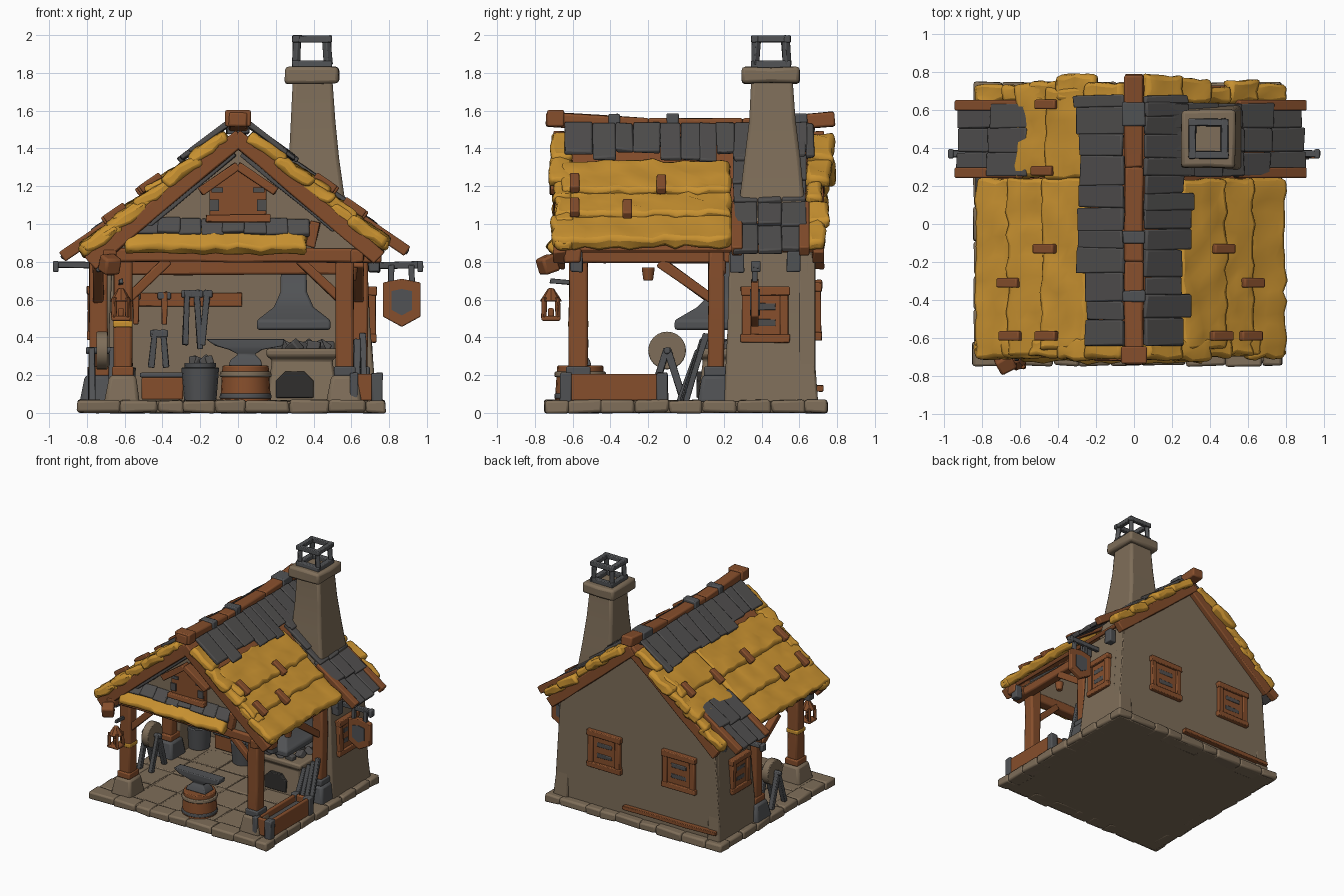
import bpy, bmesh, math, random
from mathutils import Vector, Matrix, Euler
random.seed(4)

def material(name, c):
    m = bpy.data.materials.new(name)
    m.diffuse_color = (*c, 1)
    return m
STONE = material("warm stone", (0.21, 0.155, 0.10))
WOOD = material("red brown wood", (0.24, 0.077, 0.025))
THATCH = material("golden thatch", (0.58, 0.285, 0.03))
SLATE = material("dark slate", (0.08, 0.077, 0.076))
IRON = material("grey iron", (0.082, 0.085, 0.09))
DARK = material("soot", (0.03, 0.028, 0.026))

def finish(name, bm, mat, bevel, M=Matrix()):
    bmesh.ops.transform(bm, matrix=M, verts=bm.verts)
    bmesh.ops.recalc_face_normals(bm, faces=bm.faces)
    me = bpy.data.meshes.new(name)
    bm.to_mesh(me)
    bm.free()
    ob = bpy.data.objects.new(name, me)
    me.materials.append(mat)
    bpy.context.collection.objects.link(ob)
    if bevel:
        b = ob.modifiers.new("soft edges", 'BEVEL')
        b.width, b.segments, b.limit_method, b.angle_limit = bevel, 2, 'ANGLE', 0.8
    return ob

def block(name, mat, c, s, rot=(0, 0, 0), bevel=0.008, step=0, jit=0):
    bm = bmesh.new()
    bmesh.ops.create_cube(bm, size=1)
    bmesh.ops.scale(bm, vec=s, verts=bm.verts)
    if step:
        for a in range(3):
            n = max(1, round(s[a] / step))
            no = Vector([float(a == k) for k in range(3)])
            for i in range(1, n):
                bmesh.ops.bisect_plane(bm, geom=bm.verts[:] + bm.edges[:] + bm.faces[:],
                                       plane_co=no * (i / n - 0.5) * s[a], plane_no=no)
    for v in bm.verts:
        v.co += Vector([random.uniform(-jit, jit) for _ in range(3)])
    R = rot if isinstance(rot, Matrix) else Euler(rot).to_matrix().to_4x4()
    return finish(name, bm, mat, bevel, Matrix.Translation(c) @ R)

def beam(name, mat, p, q, w, h=None, jit=0.004):
    p, q = Vector(p), Vector(q)
    R = (q - p).to_track_quat('Z', 'Y').to_matrix().to_4x4()
    return block(name, mat, (p + q) / 2, (w, h or w, (q - p).length), R, min(w, h or w) * 0.15, 0.25, jit)

def cyl(name, mat, c, r1, r2, d, rot=(0, 0, 0), n=16):
    bm = bmesh.new()
    bmesh.ops.create_cone(bm, cap_ends=True, segments=n, radius1=r1, radius2=r2, depth=d)
    return finish(name, bm, mat, 0.006, Matrix.Translation(c) @ Euler(rot).to_matrix().to_4x4())

def loft(name, mat, rings, bevel=0.012):
    """stack of rectangles: z, x0, x1, y0, y1"""
    bm = bmesh.new()
    rows = [[bm.verts.new(p) for p in ((a, c, z), (b, c, z), (b, d, z), (a, d, z))] for z, a, b, c, d in rings]
    for u, v in zip(rows, rows[1:]):
        for i in range(4):
            bm.faces.new((u[i], u[(i + 1) % 4], v[(i + 1) % 4], v[i]))
    bm.faces.new(rows[0])
    bm.faces.new(rows[-1])
    return finish(name, bm, mat, bevel)

def slab(name, mat, pts, y0, y1, bevel=0.006):
    bm = bmesh.new()
    f = bm.faces.new([bm.verts.new((x, y0, z)) for x, z in pts])
    r = bmesh.ops.extrude_face_region(bm, geom=[f])
    bmesh.ops.translate(bm, vec=(0, y1 - y0, 0), verts=[v for v in r["geom"] if isinstance(v, bmesh.types.BMVert)])
    return finish(name, bm, mat, bevel)

# stone floor with a border of uneven slabs
block("floor", STONE, (-0.035, 0, 0.03), (1.58, 1.45, 0.06))
for s in (-1, 1):
    x = -0.85
    while x < 0.74:
        w = min(random.uniform(0.13, 0.24), 0.78 - x)
        block("edge_stone", STONE, (x + w / 2, s * 0.685, 0.034), (w, 0.125, 0.066), bevel=0.014, jit=0.006)
        x += w
    for i in range(7):
        block("edge_stone", STONE, (-0.035 + s * 0.75, -0.54 + i * 0.18, 0.034), (0.12, 0.178, 0.066), bevel=0.014, jit=0.006)
for i in range(24):
    block("paving", STONE, (-0.66 + i % 6 * 0.25, -0.5 + i // 6 * 0.26, 0.055), (0.24, 0.25, 0.02), jit=0.005)

# back gable wall and short side walls
slab("back_wall", STONE, [(-0.8, 0.05), (0.73, 0.05), (0.68, 0.84), (0, 1.47), (-0.74, 0.84)], 0.6, 0.685)
loft("right_wall", STONE, [(0.05, 0.6, 0.735, 0.2, 0.7), (0.45, 0.6, 0.7, 0.22, 0.67), (0.88, 0.58, 0.68, 0.23, 0.65)])
loft("left_wall", STONE, [(0.05, -0.8, -0.68, 0.2, 0.7), (0.45, -0.77, -0.68, 0.22, 0.67), (0.88, -0.74, -0.66, 0.23, 0.65)])
beam("back_plank", WOOD, (-0.77, 0.69, 0.13), (0.08, 0.69, 0.13), 0.07, 0.03)

def window(loc, angle, w, h):
    R = Matrix.Rotation(angle, 4, 'Z')   # local outward direction is -y
    def part(n, m, c, s):
        block(n, m, Vector(loc) + R @ Vector(c), s, R, 0.006, 0, 0.003)
    part("window_board", WOOD, (0, 0, 0), (w, 0.04, h))
    for s in (-1, 1):
        part("window_jamb", WOOD, (s * w / 2, -0.01, 0), (0.045, 0.05, h))
        part("window_rail", WOOD, (0, -0.012, s * h / 2), (w + 0.06, 0.055, 0.045))
        part("window_slot", SLATE, (0, -0.018, s * h * 0.17), (w * 0.55, 0.012, h * 0.14))
window((0.26, 0.68, 0.535), math.pi, 0.25, 0.26)
window((-0.425, 0.68, 0.55), math.pi, 0.25, 0.26)
window((0.695, 0.42, 0.52), math.pi / 2, 0.2, 0.25)
window((-0.76, 0.4, 0.53), -math.pi / 2, 0.19, 0.24)

# timber posts on stone footings, with braces
for x, y in ((-0.61, -0.57), (0.565, -0.57), (0.64, 0.16), (-0.74, 0.16)):
    f = IRON if y > 0 else STONE
    loft("footing", f, [(0.05, x - 0.1, x + 0.09, y - 0.1, y + 0.1), (0.2, x - 0.07, x + 0.07, y - 0.075, y + 0.075)], 0.02)
    block("post_collar", IRON if x > 0 else WOOD, (x, y, 0.22), (0.115, 0.13, 0.05))
    beam("post", WOOD, (x, y, 0.2), (x, y, 0.86), 0.095, 0.1 if y < 0 else 0.085)
    s = 1 if x > 0 else -1
    if y < 0:
        beam("front_brace", WOOD, (x - s * 0.02, y, 0.6), (x - s * 0.24, y, 0.81), 0.05)
    else:
        beam("side_brace", WOOD, (x, y - 0.02, 0.6), (x, y - 0.3, 0.8), 0.055)
beam("front_tie_beam", WOOD, (-0.76, -0.6, 0.835), (0.76, -0.6, 0.835), 0.09, 0.075)
beam("middle_tie_beam", WOOD, (-0.74, 0.17, 0.77), (0.68, 0.17, 0.77), 0.08, 0.08)
for x in (-0.68, 0.63):
    beam("eave_beam", WOOD, (x, -0.7, 0.83), (x, 0.66, 0.83), 0.075, 0.07)
cyl("hanging_peg", WOOD, (0.6, -0.2, 0.735), 0.025, 0.035, 0.07)

# roof: everything lies on two slopes, the right one a little shorter
K = 0.84
TH = math.atan(K)
def on_roof(name, mat, s, x0, x1, y0, y1, h, t, tilt=0.05, step=0, jit=0.0, bevel=0.008):
    if s > 0 and x1 > 0.5:
        x1 -= 0.035
        x0 -= 0.035 if x0 > 0.5 else 0
    xm = (x0 + x1) / 2
    c = (s * (xm + h * math.sin(TH)), (y0 + y1) / 2, 1.482 - K * xm + h * math.cos(TH))
    return block(name, mat, c, ((x1 - x0) / math.cos(TH), y1 - y0, t), (0, s * (TH - tilt), 0), bevel, step, jit)
def thatch(s, x0, x1, y0, y1, h=0.042, t=0.07, tilt=0.13):
    on_roof("thatch", THATCH, s, x0, x1, y0, y1, h, t, tilt, 0.06, 0.012, 0.02)
for s in (-1, 1):
    on_roof("roof_boards", WOOD, s, 0, 0.78, -0.66, 0.7, 0, 0.03, 0)
    for y in (-0.67, 0.7):
        on_roof("gable_rafter", WOOD, s, 0, 0.8, y - 0.03, y + 0.03, -0.025, 0.085, 0, 0.2, 0.004)
    thatch(s, 0.6, 0.785, -0.71, 0.24)
    thatch(s, 0.42, 0.62, -0.69, 0.24)
    thatch(s, 0.22, 0.44, -0.66, 0.24)
    for i in range(5):          # ragged tufts along both gable edges
        a = 0.04 + i * 0.145
        thatch(s, a, a + 0.18, 0.64, random.uniform(0.71, 0.79), 0.035, 0.065)
        thatch(s, a, a + 0.18, random.uniform(-0.735, -0.69), -0.6, 0.035, 0.065)
    if s < 0:
        thatch(s, 0.4, 0.58, 0.24, 0.74)
        thatch(s, 0.22, 0.42, 0.24, 0.72)
    y = -0.64                   # slate courses beside the ridge
    while y < 0.66:
        w = random.uniform(0.07, 0.17)
        on_roof("ridge_slate", SLATE, s, 0.01, random.uniform(0.19, 0.26), y, min(y + w, 0.68), 0.08, 0.025, 0.06, 0, 0.006)
        y += w - 0.002
    for r in range(2 if s < 0 else 5):   # slate strip framed by two timbers
        x1 = 0.86 - r * 0.155
        for k in range(3):
            on_roof("strip_slate", SLATE, s, x1 - 0.19, x1 + random.uniform(-0.015, 0.015),
                    0.25 + k * 0.128, 0.379 + k * 0.128, 0.08, 0.03, 0.1, 0, 0.005)
    for y in (0.27, 0.625):
        on_roof("strip_timber", WOOD, s, 0.54, 0.87, y - 0.028, y + 0.028, 0.075, 0.06, 0.1)
    for y in (-0.58, 0.27, 0.57):
        block("eave_iron", IRON, (s * 0.72, y, 0.8), (0.06, 0.07, 0.11), jit=0.004)
    for x, y in ((0.4, -0.59), (0.41, -0.13), (0.6, -0.31), (0.59, -0.59)) + (((0.42, 0.28), (0.4, 0.63)) if s < 0 else ()):
        on_roof("thatch_peg", WOOD, s, x - 0.05, x + 0.05, y - 0.025, y + 0.025, 0.095, 0.045, 0.1)
beam("rafter_tail", WOOD, (-0.7, -0.7, 0.8), (-0.66, -0.77, 0.77), 0.09)
for a, b, za, zb in ((-0.74, -0.2, 1.555, 1.52), (-0.2, 0.3, 1.52, 1.52), (0.3, 0.79, 1.52, 1.555)):
    beam("ridge_beam", WOOD, (0, a, za), (0, b, zb), 0.1, 0.08)
block("ridge_end", WOOD, (0, -0.69, 1.56), (0.135, 0.09, 0.085))
for y in (-0.38, -0.07, 0.58):
    block("ridge_band", IRON, (0, y, 1.53), (0.12, 0.13 if y > 0 else 0.06, 0.105), jit=0.004)

# front gable with little shuttered window and pent roof
slab("front_gable", STONE, [(-0.68, 0.86), (0.68, 0.86), (0, 1.45)], -0.62, -0.56)
for s in (-1, 1):
    beam("inner_rafter_slate", SLATE, (s * 0.03, -0.64, 1.385), (s * 0.52, -0.64, 0.98), 0.04, 0.065)
    beam("window_hood", WOOD, (0, -0.68, 1.31), (s * 0.2, -0.68, 1.17), 0.08, 0.045)
    block("shutter_iron", SLATE, (s * 0.125, -0.669, 1.1), (0.05, 0.01, 0.06), bevel=0)
    block("shutter_iron", SLATE, (s * 0.11, -0.669, 1.18), (0.06, 0.01, 0.025), bevel=0)
slab("gable_shutter", WOOD, [(-0.15, 1.03), (0.15, 1.03), (0.15, 1.19), (0, 1.3), (-0.15, 1.19)], -0.665, -0.6)
beam("gable_sill", WOOD, (-0.17, -0.67, 1.03), (0.17, -0.67, 1.03), 0.05, 0.04)
block("pent_thatch", THATCH, (-0.12, -0.665, 0.905), (0.96, 0.14, 0.07), (0.8, 0, 0), 0.02, 0.06, 0.012)
for i in range(8):
    block("pent_slate", SLATE, (-0.48 + i * 0.114, -0.645, 0.99 + random.uniform(-0.01, 0.01)), (0.118, 0.1, 0.03), (0.9, 0, 0), jit=0.006)
beam("pent_bracket", WOOD, (0.38, -0.64, 0.88), (0.41, -0.64, 1.01), 0.05)

# chimney with cap and iron cage
loft("chimney", STONE, [(0.75, 0.24, 0.62, 0.25, 0.65), (1.1, 0.255, 0.57, 0.28, 0.63), (1.35, 0.27, 0.535, 0.31, 0.605),
                        (1.55, 0.28, 0.515, 0.335, 0.58), (1.76, 0.29, 0.5, 0.345, 0.565)], 0.02)
block("chimney_cap", STONE, (0.392, 0.45, 1.787), (0.285, 0.305, 0.085), bevel=0.018, step=0.15, jit=0.005)
for s in (-1, 1):
    for t in (-1, 1):
        beam("cage_leg", IRON, (0.392 + s * 0.085, 0.45 + t * 0.085, 1.84), (0.392 + s * 0.078, 0.45 + t * 0.078, 1.98), 0.034)
    for z, w in ((1.98, 0.036), (1.845, 0.04)):
        beam("cage_ring", IRON, (0.287, 0.45 + s * 0.085, z), (0.497, 0.45 + s * 0.085, z), w, jit=0.002)
        beam("cage_ring", IRON, (0.392 + s * 0.085, 0.345, z), (0.392 + s * 0.085, 0.555, z), w, jit=0.002)

# forge hearth and hood
loft("hearth", STONE, [(0.05, 0.15, 0.53, 0.06, 0.6), (0.28, 0.18, 0.5, 0.09, 0.6), (0.3, 0.15, 0.53, 0.06, 0.6), (0.34, 0.15, 0.53, 0.06, 0.6)])
slab("hearth_mouth", DARK, [(0.2, 0.08), (0.4, 0.08), (0.4, 0.17), (0.35, 0.22), (0.25, 0.22), (0.2, 0.17)], 0.055, 0.12)
for i in range(12):
    block("coal", SLATE, (0.2 + i * 0.025, 0.12 + i % 4 * 0.09, 0.345), (0.07, 0.07, 0.05), (i, i, 0))
loft("hood", IRON, [(0.44, 0.1, 0.49, -0.06, 0.5), (0.49, 0.1, 0.49, -0.06, 0.5), (0.56, 0.19, 0.4, 0.06, 0.5),
                    (0.64, 0.225, 0.365, 0.14, 0.46), (0.95, 0.23, 0.36, 0.2, 0.46)])

# anvil on a banded stump
cyl("stump", WOOD, (0.04, -0.56, 0.15), 0.135, 0.122, 0.2, n=20)
for z in (0.09, 0.205):
    cyl("stump_band", IRON if z < 0.1 else STONE, (0.04, -0.56, z), 0.138, 0.135, 0.028, n=20)
loft("anvil", IRON, [(0.25, -0.05, 0.13, -0.62, -0.5), (0.28, -0.04, 0.12, -0.61, -0.51), (0.31, 0.0, 0.09, -0.59, -0.53),
                     (0.335, -0.05, 0.13, -0.6, -0.52), (0.355, -0.12, 0.24, -0.605, -0.515), (0.39, -0.17, 0.245, -0.605, -0.515)], 0.006)

# cauldron, grey tub, low chest, trough
for x, y, r in ((-0.2, 0.36, 0.1), (-0.64, 0.4, 0.1)):
    cyl("cauldron", IRON, (x, y, 0.15), r * 0.85, r, 0.18)
    cyl("cauldron_rim", IRON, (x, y, 0.245), r * 0.8, r * 0.85, 0.04)
    for i in range(4):
        block("scrap", SLATE, (x - 0.04 + i * 0.03, y, 0.275), (0.04, 0.06, 0.05), (i, i * 2, 0))
block("low_chest", WOOD, (-0.4, 0.5, 0.13), (0.22, 0.16, 0.12))
block("chest_lid", IRON, (-0.4, 0.5, 0.2), (0.24, 0.18, 0.025))
for s in (-1, 1):
    block("trough_side", WOOD, (0.68 + s * 0.06, -0.38, 0.135), (0.03, 0.53, 0.14))
    block("trough_end", WOOD, (0.68, -0.38 + s * 0.25, 0.135), (0.13, 0.03, 0.14))
    block("trough_corner", IRON, (0.735, -0.38 + s * 0.255, 0.135), (0.06, 0.06, 0.155), jit=0.004)
    block("trough_corner", IRON, (0.615, -0.38 + s * 0.255, 0.135), (0.045, 0.06, 0.155), jit=0.004)
block("trough_water", SLATE, (0.68, -0.38, 0.15), (0.11, 0.5, 0.01), bevel=0)
for i in range(4):
    beam("iron_stock", IRON, (0.55 + i * 0.04, -0.03 + i * 0.01, 0.06), (0.57 + i * 0.03, 0.07 + i * 0.012, 0.33 + i * 0.03), 0.034)

# grindstone on a trestle
cyl("grindstone", STONE, (-0.72, -0.1, 0.33), 0.1, 0.1, 0.06, (0, math.pi / 2, 0), 24)
cyl("grind_axle", IRON, (-0.72, -0.1, 0.33), 0.018, 0.018, 0.17, (0, math.pi / 2, 0))
for s in (-1, 1):
    for t in (-1, 1):
        beam("trestle_leg", IRON, (-0.72 + s * 0.055, -0.1 + t * 0.09, 0.06), (-0.72 + s * 0.055, -0.1, 0.34), 0.035)

# tool rail and hanging tools
beam("tool_rail", WOOD, (-0.62, 0.59, 0.6), (0.02, 0.59, 0.6), 0.03, 0.07)
for x, z0, z1, w, lean in ((-0.54, 0.47, 0.64, 0.05, 0), (-0.39, 0.47, 0.64, 0.07, 0), (-0.28, 0.36, 0.65, 0.06, 0.01),
                           (-0.2, 0.34, 0.65, 0.07, -0.02), (-0.19, 0.36, 0.65, 0.05, 0.03),
                           (-0.46, 0.24, 0.44, 0.05, 0.02), (-0.38, 0.24, 0.44, 0.06, -0.02)):
    wood = lean == 0
    beam("tool_handle", WOOD if wood else IRON, (x, 0.56, z0), (x + lean, 0.56, z1), 0.03)
    block("tool_head", IRON, (x + lean, 0.56, z1 - 0.02), (w, 0.03, 0.04))

# lantern at the front left
beam("lantern_hook", IRON, (-0.62, -0.6, 0.69), (-0.62, -0.72, 0.7), 0.022)
cyl("lantern_roof", WOOD, (-0.62, -0.715, 0.625), 0.06, 0.015, 0.07, n=8)
block("lantern_base", WOOD, (-0.62, -0.715, 0.5), (0.1, 0.1, 0.025))
for i in range(4):
    beam("lantern_bar", WOOD, (-0.62 + (i % 2 - 0.5) * 0.075, -0.715 + (i // 2 - 0.5) * 0.075, 0.5),
         (-0.62 + (i % 2 - 0.5) * 0.07, -0.715 + (i // 2 - 0.5) * 0.07, 0.61), 0.022, jit=0.001)
block("lantern_candle", WOOD, (-0.62, -0.715, 0.53), (0.03, 0.03, 0.05))
block("post_wrap", THATCH, (-0.61, -0.57, 0.47), (0.105, 0.11, 0.035))

# side brackets, shield sign on the right
for s in (-1, 1):
    beam("bracket", IRON, (s * 0.68, 0.37, 0.78), (s * 0.98, 0.37, 0.785), 0.035)
    block("bracket_tip", IRON, (s * 0.965, 0.37, 0.775), (0.03, 0.05, 0.06))
def shield(k):
    return [(0.867 + k * x, 0.59 + k * z) for x, z in ((-0.1, 0.1), (0, 0.12), (0.1, 0.1), (0.1, -0.08), (0, -0.135), (-0.1, -0.08))]
slab("sign_board", WOOD, shield(1), 0.345, 0.385)
slab("sign_plate", IRON, shield(0.55), 0.339, 0.391, 0)
for x in (0.81, 0.92):
    beam("sign_hook", IRON, (x, 0.365, 0.68), (x, 0.365, 0.78), 0.03)

bpy.ops.object.select_all(action='SELECT')
bpy.context.view_layer.objects.active = bpy.context.selected_objects[0]
bpy.ops.object.shade_smooth_by_angle(angle=math.radians(35))
